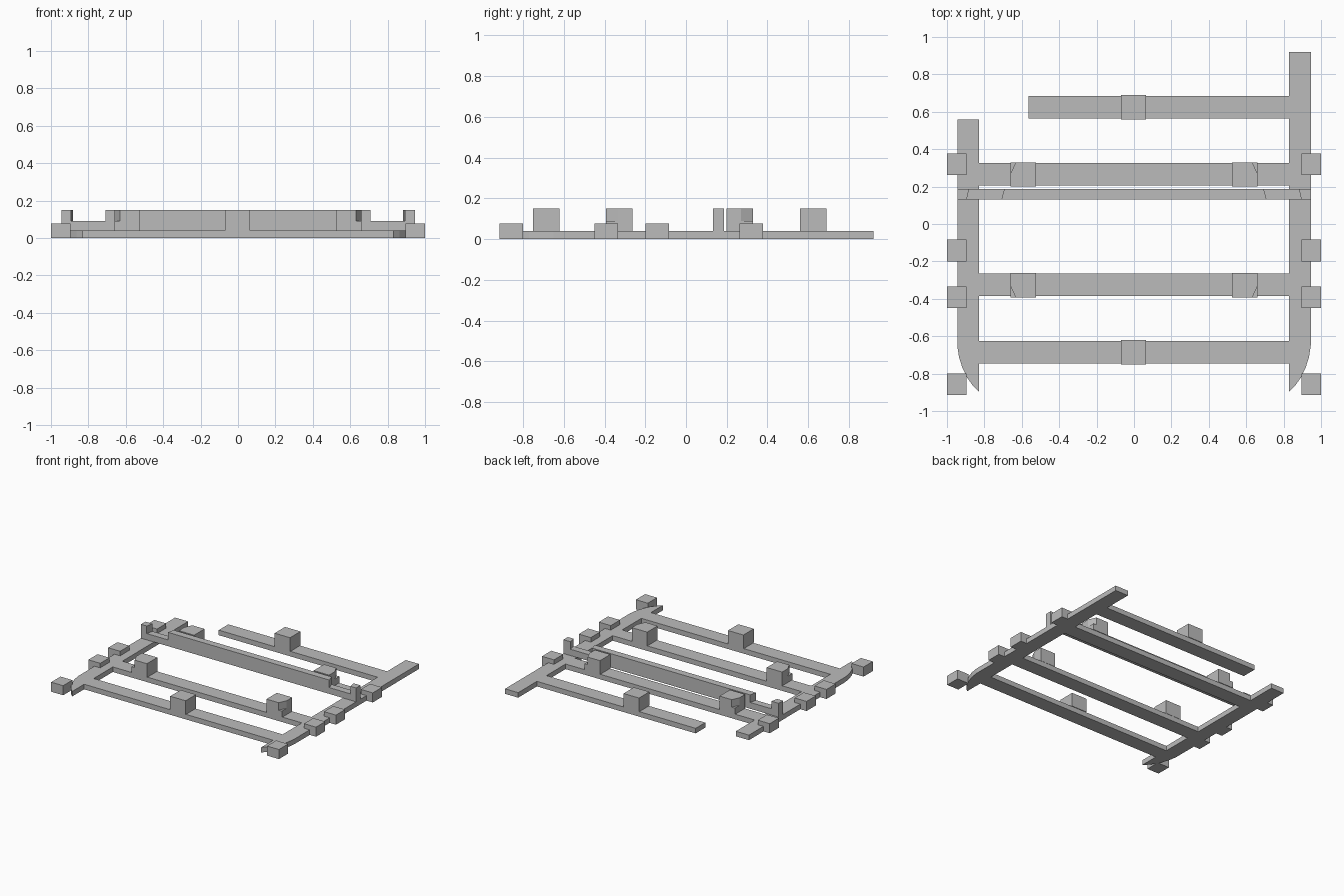
import bpy
import bmesh

cube = bpy.data.objects.get("Cube")
if cube:
    bpy.data.objects.remove(cube, do_unlink=True)

# Single flat colour
GREY = (0.5, 0.5, 0.5, 1.0)
grey = bpy.data.materials.new("plain_grey")
grey.use_nodes = True
grey.diffuse_color = GREY
grey.node_tree.nodes["Principled BSDF"].inputs["Base Color"].default_value = GREY

BEAM = 0.04      # thickness of the flat frame
LEDGE = 0.09     # floor of the notches
TOP = 0.15       # top of the tall parts
INNER, OUTER = 0.83, 0.945


def prism(name, outline, z0, z1):
    """Extrude an outline in plan from z0 up to z1."""
    bm = bmesh.new()
    add_prism(bm, outline, z0, z1)
    return finish(name, bm)


def add_prism(bm, outline, z0, z1):
    face = bm.faces.new([bm.verts.new((x, y, z0)) for x, y in outline])
    new = bmesh.ops.extrude_face_region(bm, geom=[face])["geom"]
    moved = [v for v in new if isinstance(v, bmesh.types.BMVert)]
    bmesh.ops.translate(bm, verts=moved, vec=(0, 0, z1 - z0))


def finish(name, bm):
    bmesh.ops.recalc_face_normals(bm, faces=bm.faces)
    mesh = bpy.data.meshes.new(name)
    bm.to_mesh(mesh)
    bm.free()
    mesh.materials.append(grey)
    obj = bpy.data.objects.new(name, mesh)
    bpy.context.collection.objects.link(obj)
    return obj


def rect(x0, x1, y0, y1):
    return [(x0, y0), (x1, y0), (x1, y1), (x0, y1)]


def flip(outline, side):
    return [(x * side, y) for x, y in outline]


# Cross rails
for name, x0, y0, y1 in (("front_cross_rail", -INNER, -0.745, -0.625),
                         ("middle_cross_rail", -INNER, -0.385, -0.265),
                         ("rear_cross_rail", -INNER, 0.205, 0.325),
                         ("open_cross_rail", -0.565, 0.565, 0.685)):
    prism(name, rect(x0, INNER, y0, y1), 0, BEAM)

# Tall centre blocks
for name, y in (("front_centre_block", -0.685), ("rear_centre_block", 0.625)):
    prism(name, rect(-0.07, 0.065, y - 0.065, y + 0.065), BEAM, TOP)

for label, side, back in (("left", 1, 0.92), ("right", -1, 0.56)):
    # Side rail with a curved front end
    rail = [(INNER, back), (INNER, -0.895), (0.863, -0.862), (0.893, -0.82),
            (0.917, -0.77), (0.935, -0.715), (OUTER, -0.65), (OUTER, back)]
    prism(label + "_side_rail", flip(rail, side), 0, BEAM)

    # Outer pads
    for i, y in enumerate((-0.857, -0.392, -0.142, 0.32)):
        pad = rect(0.895, 1.0, y - 0.058, y + 0.058)
        prism(f"{label}_pad_{i + 1}", flip(pad, side), 0, 0.076)

    # Tall blocks with one outer corner cut away above the ledge
    for where, y, out in (("front", -0.328, -1), ("rear", 0.265, 1)):
        base = rect(0.525, 0.66, y - 0.065, y + 0.065)
        edge = y + out * 0.065
        cut = [(0.525, y - out * 0.065), (0.66, y - out * 0.065),
               (0.66, y + out * 0.005), (0.632, edge), (0.525, edge)]
        bm = bmesh.new()
        add_prism(bm, flip(base, side), BEAM, LEDGE)
        add_prism(bm, flip(cut, side), LEDGE, TOP)
        finish(f"{label}_{where}_notched_block", bm)

# Upright beam: low strip, raised middle and raised end posts with slanted walls
FRONT, BACK = 0.132, 0.187
bm = bmesh.new()
add_prism(bm, rect(-OUTER, OUTER, FRONT, BACK), BEAM, LEDGE)
add_prism(bm, [(-0.708, FRONT), (0.708, FRONT), (0.694, BACK), (-0.694, BACK)], LEDGE, TOP)
for side in (1, -1):
    post = [(0.894, FRONT), (OUTER, FRONT), (OUTER, BACK), (0.882, BACK)]
    add_prism(bm, flip(post, side), LEDGE, TOP)
finish("upright_beam", bm)
